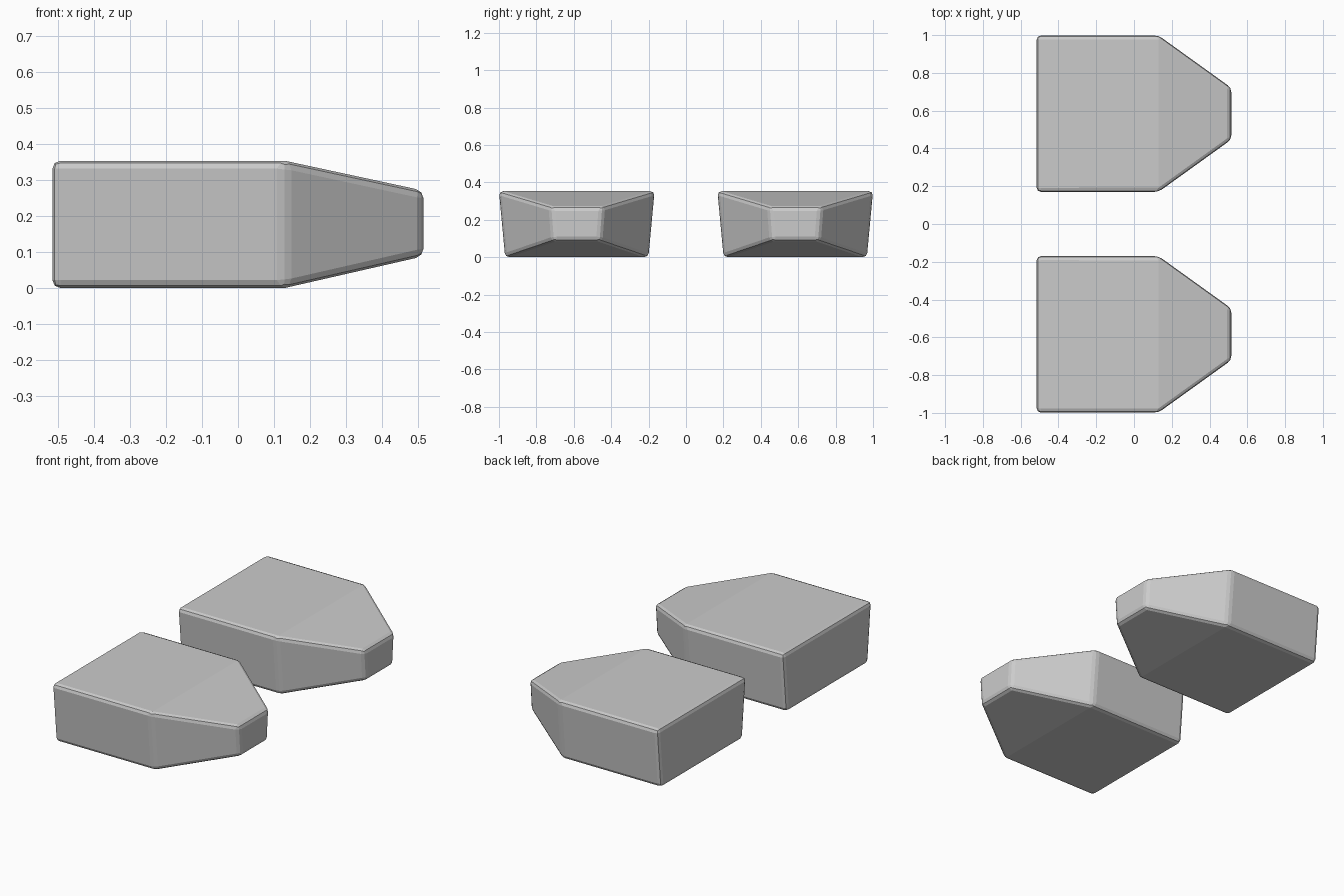
import bpy, bmesh

if "Cube" in bpy.data.objects:
    bpy.data.objects.remove(bpy.data.objects["Cube"])

# Cross-sections along the length: x, z bottom, z top, half width bottom, half width top
SECTIONS = [
    (-0.515, 0.0, 0.353, 0.383, 0.416),
    (0.13, 0.0, 0.353, 0.383, 0.416),
    (0.515, 0.088, 0.27, 0.125, 0.139),
]


def make_block(name, y):
    bm = bmesh.new()
    rings = []
    for x, z0, z1, w0, w1 in SECTIONS:
        rings.append([bm.verts.new((x, s * w, z)) for s, w, z in
                      ((-1, w0, z0), (1, w0, z0), (1, w1, z1), (-1, w1, z1))])
    for a, b in zip(rings, rings[1:]):
        for i in range(4):
            j = (i + 1) % 4
            bm.faces.new((a[i], a[j], b[j], b[i]))
    bm.faces.new(rings[0])
    bm.faces.new(rings[-1])
    bmesh.ops.recalc_face_normals(bm, faces=bm.faces)
    mesh = bpy.data.meshes.new(name)
    bm.to_mesh(mesh)
    bm.free()
    obj = bpy.data.objects.new(name, mesh)
    obj.location.y = y
    bpy.context.collection.objects.link(obj)

    # Soft edges; the shallow crease on top and bottom stays unbevelled
    bev = obj.modifiers.new("edge_bevel", 'BEVEL')
    bev.width = 0.022
    bev.segments = 2
    bev.limit_method = 'ANGLE'
    bev.angle_limit = 0.52
    return obj


# Pair of tapered blocks, one on each side
make_block("left_block", 0.584)
make_block("right_block", -0.584)
